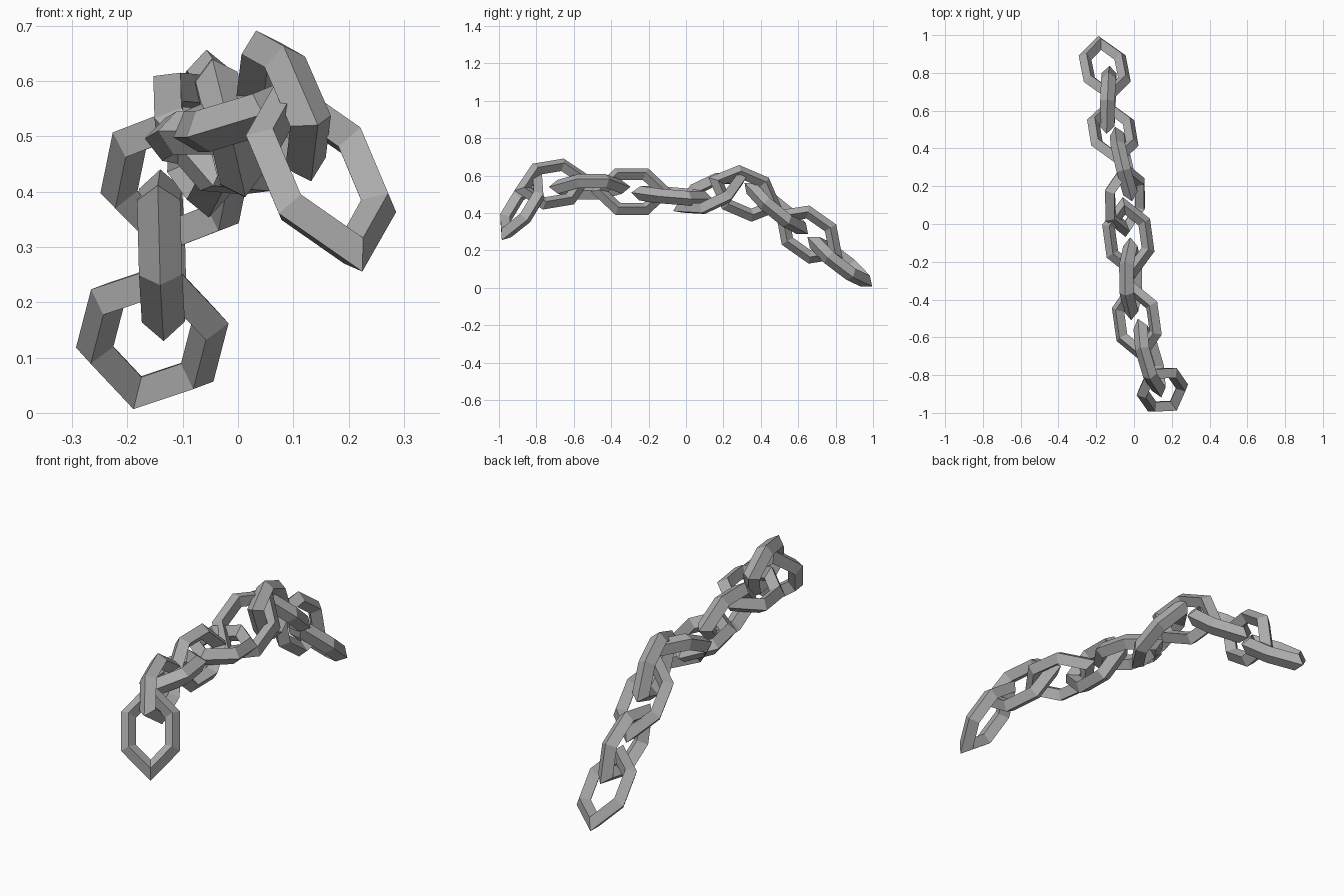
import bpy
import bmesh
from mathutils import Vector

# Remove the default object
default_cube = bpy.data.objects.get("Cube")
if default_cube:
    bpy.data.objects.remove(default_cube, do_unlink=True)

# Iron material shared by the whole chain
iron = bpy.data.materials.new("iron_grey")
iron.use_nodes = True
iron_colour = (0.42, 0.42, 0.42, 1.0)
iron.diffuse_color = iron_colour
iron.node_tree.nodes["Principled BSDF"].inputs["Base Color"].default_value = iron_colour

# Link proportions: half length at the pointed tip, then shoulder half width and half length
OUTER = {"tip": 0.22, "side": 0.128, "shoulder": 0.088}
INNER = {"tip": 0.126, "side": 0.063, "shoulder": 0.06}
RIDGE = {key: (OUTER[key] + INNER[key]) / 2 for key in OUTER}
HALF_THICKNESS = 0.039


def hexagon(size, height):
    """Six corners of a stretched hexagon, pointed at both ends."""
    tip, side, shoulder = size["tip"], size["side"], size["shoulder"]
    return [
        Vector((0, tip, height)),
        Vector((side, shoulder, height)),
        Vector((side, -shoulder, height)),
        Vector((0, -tip, height)),
        Vector((-side, -shoulder, height)),
        Vector((-side, shoulder, height)),
    ]


def link_mesh():
    """One ring with six corners and a diamond cross-section."""
    mesh = bpy.data.meshes.new("chain_link")
    bm = bmesh.new()
    loops = [
        hexagon(OUTER, 0),
        hexagon(RIDGE, HALF_THICKNESS),
        hexagon(INNER, 0),
        hexagon(RIDGE, -HALF_THICKNESS),
    ]
    rings = [[bm.verts.new(corner) for corner in loop] for loop in loops]
    for ring, following in zip(rings, rings[1:] + rings[:1]):
        for i in range(len(ring)):
            j = (i + 1) % len(ring)
            bm.faces.new((ring[i], ring[j], following[j], following[i]))
    bmesh.ops.recalc_face_normals(bm, faces=bm.faces)
    bm.to_mesh(mesh)
    bm.free()
    mesh.materials.append(iron)
    return mesh


def place_link(name, mesh, front, back, across):
    """Put a link between two tip points, with its width along 'across'."""
    front, back, across = Vector(front), Vector(back), Vector(across)
    length_axis = (back - front).normalized()
    width_axis = (across - length_axis * across.dot(length_axis)).normalized()
    normal_axis = width_axis.cross(length_axis)
    link = bpy.data.objects.new(name, mesh)
    matrix = link.matrix_world.to_3x3()
    matrix.col[0], matrix.col[1], matrix.col[2] = width_axis, length_axis, normal_axis
    link.matrix_world = matrix.to_4x4()
    link.location = (front + back) / 2
    bpy.context.scene.collection.objects.link(link)


# Each link from front to back: front tip, back tip, width direction
links = [
    ((0.225, -0.985, 0.255), (0.075, -0.77, 0.61), (0.21, 0.14, 0)),
    ((0.145, -0.92, 0.52), (0.02, -0.5, 0.59), (-0.05, -0.03, 0.22)),
    ((0.045, -0.73, 0.54), (-0.015, -0.3, 0.54), (0.23, 0.03, 0.08)),
    ((-0.015, -0.505, 0.515), (-0.02, -0.075, 0.515), (-0.06, 0, 0.25)),
    ((0, -0.295, 0.51), (-0.06, 0.145, 0.475), (0.25, 0.03, -0.02)),
    ((-0.045, -0.07, 0.41), (-0.05, 0.33, 0.6), (0.19, 0.06, -0.12)),
    ((-0.01, 0.12, 0.59), (-0.1, 0.515, 0.42), (-0.04, 0.09, 0.24)),
    ((-0.085, 0.315, 0.56), (-0.14, 0.65, 0.29), (0.25, -0.02, -0.04)),
    ((-0.145, 0.48, 0.41), (-0.13, 0.835, 0.16), (0, 0.15, 0.21)),
    ((-0.12, 0.645, 0.275), (-0.19, 1.0, 0.005), (0.25, 0, -0.06)),
]

# Build the chain
shared_mesh = link_mesh()
for number, (front, back, across) in enumerate(links, start=1):
    place_link(f"chain_link_{number}", shared_mesh, front, back, across)
